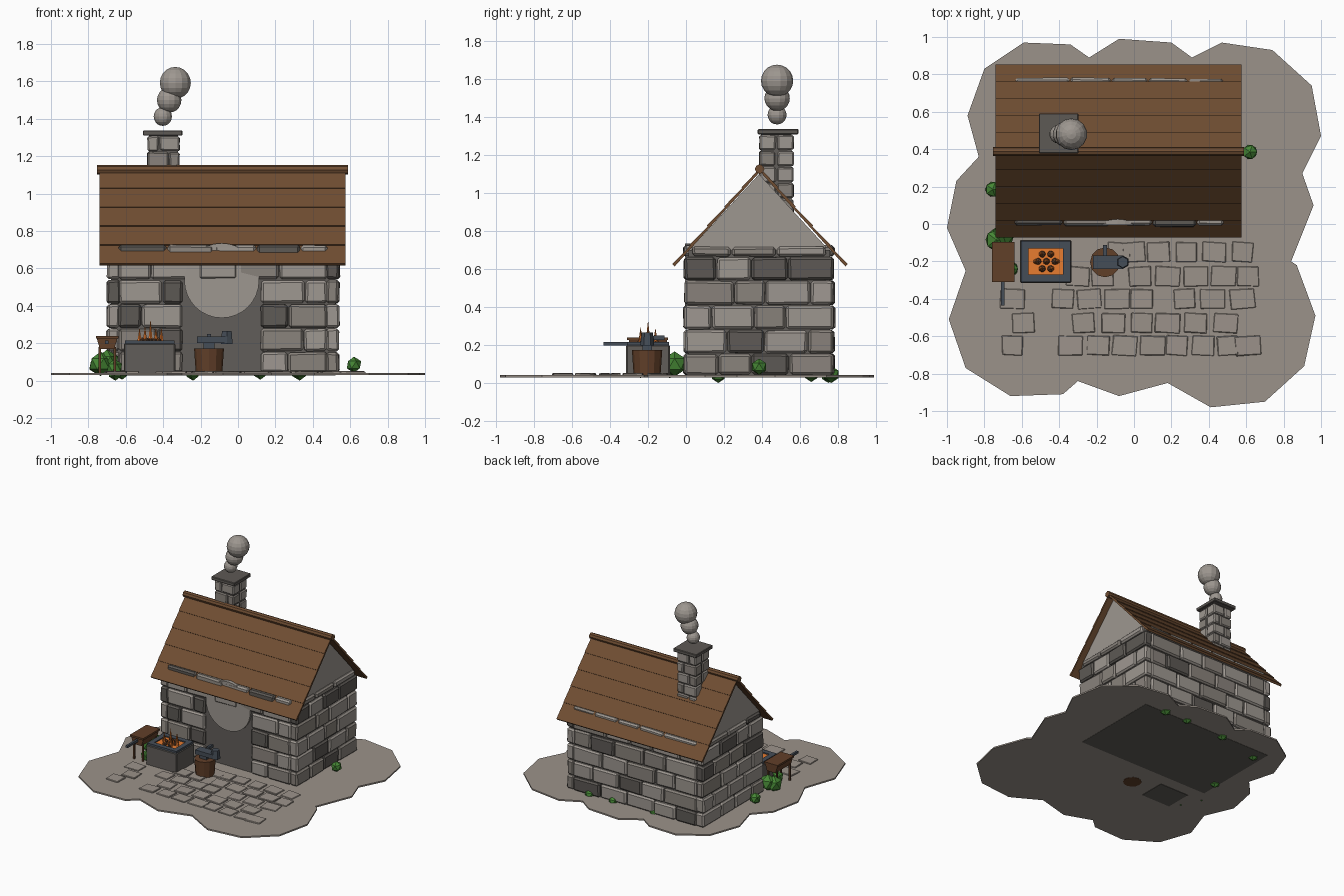
import bpy, bmesh, math, random
from mathutils import Matrix, Vector

random.seed(7)
if "Cube" in bpy.data.objects:
    bpy.data.objects.remove(bpy.data.objects["Cube"])


def material(name, r, g, b):
    m = bpy.data.materials.new(name)
    m.use_nodes = True
    m.diffuse_color = (r, g, b, 1)
    m.node_tree.nodes["Principled BSDF"].inputs["Base Color"].default_value = (r, g, b, 1)
    return m


LIGHT = material("light stone", .34, .31, .28)
MID = material("mid stone", .25, .225, .2)
DARK = material("dark stone", .11, .1, .09)
MORTAR = material("mortar", .12, .11, .1)
GROUND = material("ground dust", .33, .29, .255)
TIMBER = material("roof timber", .16, .075, .032)
BARK = material("dark wood", .12, .05, .022)
IRON = material("iron", .06, .075, .095)
EMBER = material("ember orange", .8, .2, .03)
LEAF = material("leaf green", .06, .24, .035)
STONES = [LIGHT, MID, DARK]


def finish(name, bm, mats, bevel=0):
    bmesh.ops.recalc_face_normals(bm, faces=bm.faces)
    mesh = bpy.data.meshes.new(name)
    bm.to_mesh(mesh)
    bm.free()
    for m in mats:
        mesh.materials.append(m)
    ob = bpy.data.objects.new(name, mesh)
    bpy.context.collection.objects.link(ob)
    if bevel:
        mod = ob.modifiers.new("worn edges", "BEVEL")
        mod.width = bevel
        mod.segments = 1
    return ob


def box(bm, lo, hi, slot=0, turn=0, jitter=0):
    """Box between two corners, turned about z, with optional uneven corners."""
    lo, hi = Vector(lo), Vector(hi)
    mat = (Matrix.Translation((lo + hi) / 2) @ Matrix.Rotation(turn, 4, "Z")
           @ Matrix.Diagonal((*(hi - lo), 1)))
    verts = bmesh.ops.create_cube(bm, size=1, matrix=mat)["verts"]
    for v in verts:
        v.co += Vector([random.uniform(-jitter, jitter) for _ in range(3)])
    for f in {f for v in verts for f in v.link_faces}:
        f.material_index = slot


def cone(bm, base, r1, r2, height, sides, axis="Z"):
    rot = Matrix.Rotation(math.pi / 2, 4, axis) if axis != "Z" else Matrix()
    bmesh.ops.create_cone(bm, cap_ends=True, segments=sides, radius1=r1, radius2=r2, depth=height,
                          matrix=Matrix.Translation(base) @ rot @ Matrix.Translation((0, 0, height / 2)))


def single_box(name, lo, hi, mat, bevel=0):
    bm = bmesh.new()
    box(bm, lo, hi)
    return finish(name, bm, [mat], bevel)


def prism(name, points, axis_map, mat):
    """Extrude an outline; axis_map gives the two end positions of each point."""
    bm = bmesh.new()
    ends = [[bm.verts.new(axis_map(p, e)) for p in points] for e in (0, 1)]
    for ring in ends:
        bm.faces.new(ring)
    n = len(points)
    for i in range(n):
        j = (i + 1) % n
        bm.faces.new((ends[0][i], ends[0][j], ends[1][j], ends[1][i]))
    return finish(name, bm, [mat])


# Scalloped ground plate
outline = [(-.8, .83), (-.59, .97), (-.34, .96), (-.24, .89), (-.08, .99), (.2, .97), (.31, .89),
           (.47, .97), (.74, .93), (.95, .74), (1, .47), (.9, .27), (.96, .1), (.84, -.2), (.87, -.22),
           (.97, -.49), (.91, -.76), (.7, -.95), (.41, -.98), (.18, -.85), (-.08, -.92), (-.3, -.84),
           (-.38, -.91), (-.66, -.92), (-.9, -.77), (-.99, -.51), (-.9, -.25), (-1, -.02),
           (-.95, .23), (-.83, .36), (-.89, .58)]
prism("ground", outline, lambda p, e: (p[0], p[1], .03 + .012 * e), GROUND)

# Paving rows in the yard: row y, then the stone centres
paving = bmesh.new()
rows = {-.15: [-.08, .0, .13, .28, .43, .58], -.28: [-.3, -.17, .03, .18, .33, .48, .61],
        -.4: [-.65, -.38, -.24, -.09, .04, .27, .42, .58], -.53: [-.59, -.27, -.11, .04, .18, .33, .49],
        -.65: [-.65, -.34, -.19, -.05, .1, .23, .37, .5, .61]}
for y, xs in rows.items():
    for x in xs:
        w = random.uniform(.055, .068)
        box(paving, (x - w, y - .052, .035), (x + w, y + .052, .05), 0, random.uniform(-.08, .08), .003)
finish("paving_stones", paving, [GROUND], .003)

# Solid core of the house, visible as mortar and as the closed doorway
single_box("wall_core", (-.68, .012, .028), (.52, .758, .7), MORTAR)


def wall(name, along, across, start, end, lo, hi, courses, door=None):
    """Courses of uneven stones running along one axis."""
    bm = bmesh.new()
    for k, (z0, z1) in enumerate(zip(courses, courses[1:])):
        spans = [(start, end)]
        if door and z1 < door[2]:
            spans = [(start, door[0]), (door[1], end)]
        for a, b in spans:
            n = max(1, round((b - a) / .21))
            cuts = [a + (b - a) * (i + (.25 if k % 2 else -.2) * (0 < i < n)
                    + random.uniform(-.12, .12) * (0 < i < n)) / n for i in range(n + 1)]
            for c, d in zip(cuts, cuts[1:]):
                p, q = [0, 0, z0 + .003], [0, 0, z1 - .003]
                bulge = random.uniform(-.005, .005)
                p[along], q[along] = c + .003, d - .003
                p[across], q[across] = lo - bulge, hi + bulge
                box(bm, p, q, random.choice([0, 0, 0, 1, 1, 2]), 0, .003)
    return finish(name, bm, STONES, .012)


courses = [.04, .155, .28, .41, .54, .665]
tall = courses + [.728]
wall("front_wall", 0, 1, -.64, .48, -.01, .06, tall, (-.295, .12, .55))
wall("back_wall", 0, 1, -.64, .48, .71, .78, tall)
for name, lo in (("left_wall", .47), ("right_wall", -.7)):
    wall(name, 1, 0, -.01, .78, lo, lo + .07, courses)
    wall(name + "_top", 1, 0, .03, .74, lo, lo + .07, [.665, .72])

# Round stone panel above the doorway
bm = bmesh.new()
cone(bm, (-.087, .045, .535), .2, .2, .05, 32, "X")
finish("door_arch", bm, [LIGHT])

# Gable infill
prism("gable", [(.035, .7), (.735, .7), (.735, .72), (.385, 1.1), (.035, .72)],
      lambda p, e: (-.685 + 1.21 * e, p[0], p[1]), LIGHT)

# Lapped roof boards on both slopes
ridge, run, drop, boards = Vector((0, .39, 1.125)), .455, .505, 5
for name, side in (("front_roof", -1), ("back_roof", 1)):
    bm = bmesh.new()
    down = Vector((0, side * run, -drop))
    out = Vector((0, side * drop, run)).normalized()
    for i in range(boards):
        top, low = ridge + down * (i / boards), ridge + down * ((i + 1) / boards)
        profile = [top - out * .008, top + out * .004, low + out * .01, low - out * .008]
        left, right = [[bm.verts.new(p + Vector((x, 0, 0))) for p in profile] for x in (-.74, .575)]
        bm.faces.new(left)
        bm.faces.new(right)
        for j in range(4):
            m = (j + 1) % 4
            bm.faces.new((left[j], left[m], right[m], right[j]))
    finish(name, bm, [TIMBER])
bm = bmesh.new()
cone(bm, (-.755, .388, 1.127), .025, .025, 1.343, 8, "Y")
finish("ridge_beam", bm, [TIMBER])

# Chimney: dark core, stone courses and cap
single_box("chimney_core", (-.475, .395, .85), (-.32, .555, 1.32), MORTAR)
bm = bmesh.new()
for k in range(5):
    z = .885 + k * .085
    split = -.42 if k % 2 == 0 else -.37
    for y in (.387, .482):
        for a, b in ((-.487, split), (split, -.31)):
            box(bm, (a + .003, y, z + .003), (b - .003, y + .085, z + .082),
                random.choice([0, 0, 1]), 0, .003)
finish("chimney_stones", bm, STONES, .008)
single_box("chimney_cap", (-.508, .378, 1.31), (-.297, .592, 1.338), DARK, .004)

# Smoke puffs
bm = bmesh.new()
for x, z, r in ((-.402, 1.412, .05), (-.368, 1.5, .067), (-.335, 1.592, .085)):
    bmesh.ops.create_uvsphere(bm, u_segments=14, v_segments=10, radius=r,
                              matrix=Matrix.Translation((x, .48, z)))
finish("smoke", bm, [LIGHT])

# Forge: stone block, iron rim, ember bed, coals and flames
single_box("forge_block", (-.61, -.315, .028), (-.335, -.085, .2), MORTAR, .006)
bm = bmesh.new()
for lo, hi in (((-.605, -.31), (-.565, -.09)), ((-.38, -.31), (-.34, -.09)),
               ((-.565, -.31), (-.38, -.27)), ((-.565, -.13), (-.38, -.09))):
    box(bm, (*lo, .195), (*hi, .215))
finish("forge_rim", bm, [IRON])
single_box("ember_bed", (-.567, -.272, .19), (-.378, -.128, .206), EMBER)
coals, flames = bmesh.new(), bmesh.new()
for i in range(7):
    r = .045 * (i > 0)
    x, y = -.468 + r * math.cos(i * math.pi / 3), -.2 + r * math.sin(i * math.pi / 3)
    bmesh.ops.create_icosphere(coals, subdivisions=1, radius=.02, matrix=Matrix.Translation((x, y, .212)))
    h = .125 if i == 0 else random.uniform(.07, .1)
    cone(flames, (-.468 + (x + .468) * 1.3, y, .205), .014, 0, h, 6)
finish("coals", coals, [BARK])
finish("flames", flames, [EMBER])

# Bellows with tapered body, legs and iron handle
bm = bmesh.new()
box(bm, (-.76, -.31, .225), (-.64, -.095, .24))
box(bm, (-.755, -.3, .17), (-.645, -.1, .225))
for v in bm.verts:
    if v.co.z < .18:
        v.co.x = -.7 + (v.co.x + .7) * .7
for x in (-.745, -.665):
    for y in (-.29, -.125):
        box(bm, (x, y, .04), (x + .012, y + .012, .18))
finish("bellows", bm, [BARK])
single_box("bellows_handle", (-.71, -.435, .197), (-.692, -.3, .215), IRON)

# Stump and anvil
bm = bmesh.new()
cone(bm, (-.155, -.205, .028), .07, .08, .145, 12)
finish("stump", bm, [BARK])
bm = bmesh.new()
box(bm, (-.185, -.23, .17), (-.125, -.18, .21))
box(bm, (-.22, -.24, .2), (-.06, -.168, .235))
cone(bm, (-.06, -.204, .197), .036, .03, .068, 6)
box(bm, (-.165, -.17, .225), (-.145, -.112, .25))
finish("anvil", bm, [IRON])

# Bushes around the walls
bm = bmesh.new()
for x, y, z, r in ((-.735, -.085, .09, .065), (-.7, -.06, .1, .066), (-.66, -.24, .07, .045),
                   (-.755, .185, .08, .045), (.62, .385, .085, .043), (-.62, .66, .045, .04),
                   (-.24, .75, .04, .04), (.12, .765, .045, .04), (.33, .765, .045, .045),
                   (-.655, .17, .04, .04)):
    bmesh.ops.create_icosphere(bm, subdivisions=1, radius=r, matrix=Matrix.Translation((x, y, z)))
finish("bushes", bm, [LEAF])
